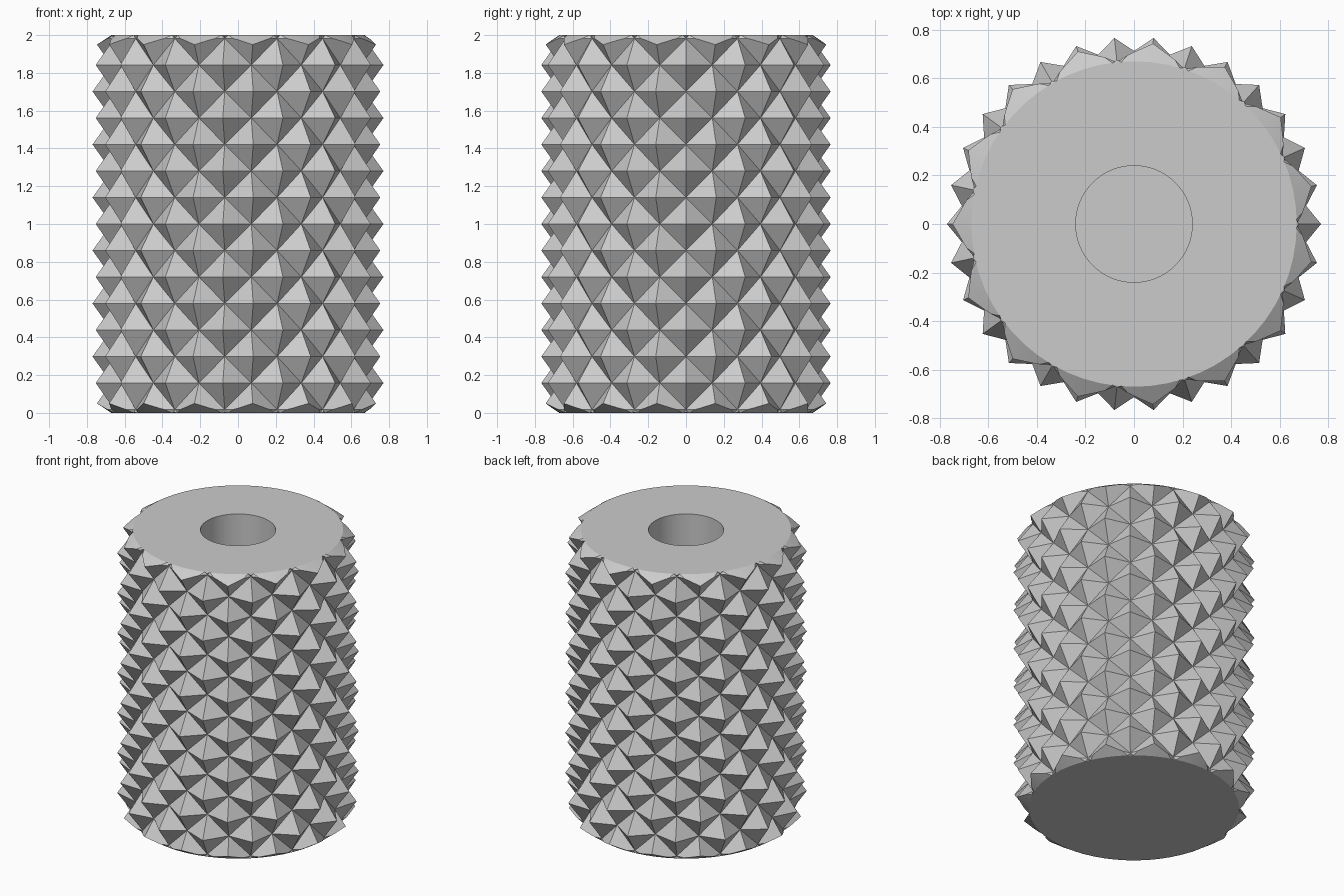
import bpy
import bmesh
from math import cos, sin, pi, radians

cube = bpy.data.objects.get("Cube")
if cube:
    bpy.data.objects.remove(cube, do_unlink=True)

HEIGHT = 2.0
TIP, VALLEY = 0.77, 0.67        # radii of the stud tips and of the grooves
COLUMNS = 30                    # tips and valleys alternate around
STEP = 0.1403                   # height between stud rows
HALF_ROWS = 8                   # rows above and below the middle
CHAMFER = 0.072
HOLE_RADIUS, HOLE_FLOOR = 0.24, 0.5

grey = bpy.data.materials.new("plain grey")
grey.use_nodes = True
colour = (0.6, 0.6, 0.6, 1)
grey.diffuse_color = colour
grey.node_tree.nodes["Principled BSDF"].inputs["Base Color"].default_value = colour


def make_object(name, bm):
    bmesh.ops.recalc_face_normals(bm, faces=bm.faces)
    mesh = bpy.data.meshes.new(name)
    bm.to_mesh(mesh)
    bm.free()
    mesh.materials.append(grey)
    obj = bpy.data.objects.new(name, mesh)
    bpy.context.collection.objects.link(obj)
    return obj


def ring(bm, radius, z, sides):
    return [bm.verts.new((radius(i) * cos(2 * pi * i / sides),
                          radius(i) * sin(2 * pi * i / sides), z))
            for i in range(sides)]


def turned_solid(name, profile, sides):
    """Closed solid of revolution from (radius, z) points, bottom to top."""
    bm = bmesh.new()
    rings = [ring(bm, lambda i, r=r: r, z, sides) for r, z in profile]
    for low, high in zip(rings, rings[1:]):
        for i in range(sides):
            k = (i + 1) % sides
            bm.faces.new((low[i], low[k], high[k], high[i]))
    bm.faces.new(rings[0][::-1])
    bm.faces.new(rings[-1])
    return make_object(name, bm)


def studded_body():
    """Pyramids in a checkerboard, with grooves along the diagonals."""
    bm = bmesh.new()
    rows = range(-HALF_ROWS, HALF_ROWS + 1)
    rings = [ring(bm, lambda i, j=j: TIP if (i + j) % 2 == 0 else VALLEY,
                  HEIGHT / 2 + j * STEP, COLUMNS) for j in rows]
    for j, low, high in zip(rows, rings, rings[1:]):
        for i in range(COLUMNS):
            k = (i + 1) % COLUMNS
            a, b, c, d = low[i], low[k], high[k], high[i]
            if (i + j) % 2 == 0:        # groove runs from b to d
                bm.faces.new((a, b, d))
                bm.faces.new((b, c, d))
            else:                       # groove runs from a to c
                bm.faces.new((a, b, c))
                bm.faces.new((a, c, d))
    # Fan caps, trimmed away later
    for loop, z in ((rings[0], -HALF_ROWS), (rings[-1], HALF_ROWS)):
        centre = bm.verts.new((0, 0, HEIGHT / 2 + z * STEP))
        for i in range(COLUMNS):
            bm.faces.new((loop[i], loop[(i + 1) % COLUMNS], centre))
    return make_object("knurled_cylinder", bm)


def cut(obj, tool, operation):
    tool.hide_render = True
    mod = obj.modifiers.new(operation.lower(), "BOOLEAN")
    mod.operation = operation
    mod.solver = "EXACT"
    mod.object = tool
    bpy.context.view_layer.objects.active = obj
    bpy.ops.object.modifier_apply(modifier=mod.name)
    bpy.data.objects.remove(tool, do_unlink=True)


body = studded_body()

# Trim to height with chamfered ends
envelope = turned_solid("end_trimmer", [
    (VALLEY, 0), (TIP + 0.01, CHAMFER),
    (TIP + 0.01, HEIGHT - CHAMFER), (VALLEY, HEIGHT)], 60)
cut(body, envelope, "INTERSECT")

# Blind bore in the top
bore = turned_solid("bore_cutter", [
    (HOLE_RADIUS, HOLE_FLOOR), (HOLE_RADIUS, HEIGHT + 0.1)], 64)
cut(body, bore, "DIFFERENCE")

bpy.ops.object.select_all(action="DESELECT")
body.select_set(True)
bpy.context.view_layer.objects.active = body
bpy.ops.object.shade_smooth_by_angle(angle=radians(15))
